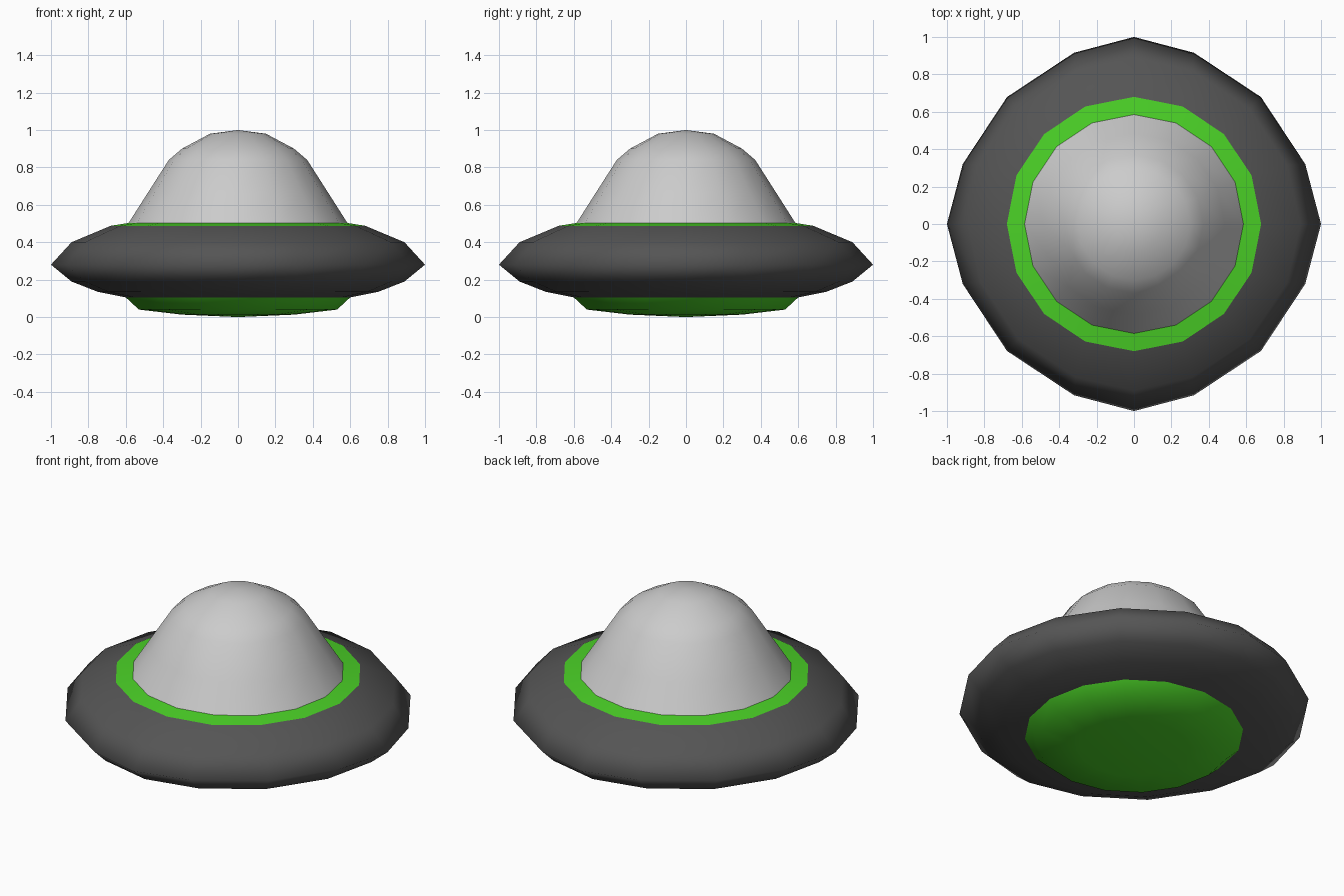
import bpy, bmesh
from math import cos, sin, pi, radians

if "Cube" in bpy.data.objects:
    bpy.data.objects.remove(bpy.data.objects["Cube"])

SIDES = 16


def material(name, rgb):
    mat = bpy.data.materials.new(name)
    mat.diffuse_color = (*rgb, 1.0)
    mat.use_nodes = True
    mat.node_tree.nodes["Principled BSDF"].inputs["Base Color"].default_value = mat.diffuse_color
    return mat


def ring_point(i, r, z, warp):
    """Point on a 16-sided ring; warp pulls it in between the four axes."""
    k = i % 4
    shift = {0: 0, 1: -3.2, 2: 0, 3: 3.2}[k]
    pull = {0: 0, 1: 0.03, 2: 0.04, 3: 0.03}[k]
    a = 2 * pi * i / SIDES + radians(shift) * warp
    r *= 1 - pull * warp
    return (r * cos(a), r * sin(a), z)


def lathe(name, profile, mat=None):
    """Spin (radius, z, warp) points, listed from bottom to top."""
    bm = bmesh.new()
    rings = []
    for r, z, warp in profile:
        if r == 0:
            rings.append([bm.verts.new((0, 0, z))] * SIDES)
        else:
            rings.append([bm.verts.new(ring_point(i, r, z, warp)) for i in range(SIDES)])
    for low, high in zip(rings, rings[1:]):
        for i in range(SIDES):
            j = (i + 1) % SIDES
            quad = [low[i], low[j], high[j], high[i]]
            bm.faces.new(list(dict.fromkeys(quad)))
    for f in bm.faces:
        f.smooth = True
    mesh = bpy.data.meshes.new(name)
    bm.to_mesh(mesh)
    bm.free()
    obj = bpy.data.objects.new(name, mesh)
    bpy.context.collection.objects.link(obj)
    if mat:
        mesh.materials.append(mat)
    return obj


green = material("green", (0.07, 0.64, 0.02))
dark = material("dark_metal", (0.09, 0.09, 0.09))

# Green belly plate
lathe("belly", [(0, 0.0, 0), (0.30, 0.013, 0), (0.53, 0.04, 0), (0.60, 0.105, 0)], green)

# Dark saucer hull, slightly uneven around its rim
lathe("hull", [(0.60, 0.105, 0), (0.75, 0.135, 0.2), (0.89, 0.19, 0.5), (1.0, 0.28, 1),
               (0.89, 0.40, 0.5), (0.68, 0.488, 0)], dark)

# Green collar around the dome
lathe("collar", [(0.68, 0.488, 0), (0.585, 0.503, 0)], green)

# Grey cockpit dome with flared foot
lathe("dome", [(0.585, 0.503, 0), (0.485, 0.66, 0), (0.37, 0.84, 0), (0.30, 0.90, 0),
               (0.15, 0.98, 0), (0, 1.0, 0)])
